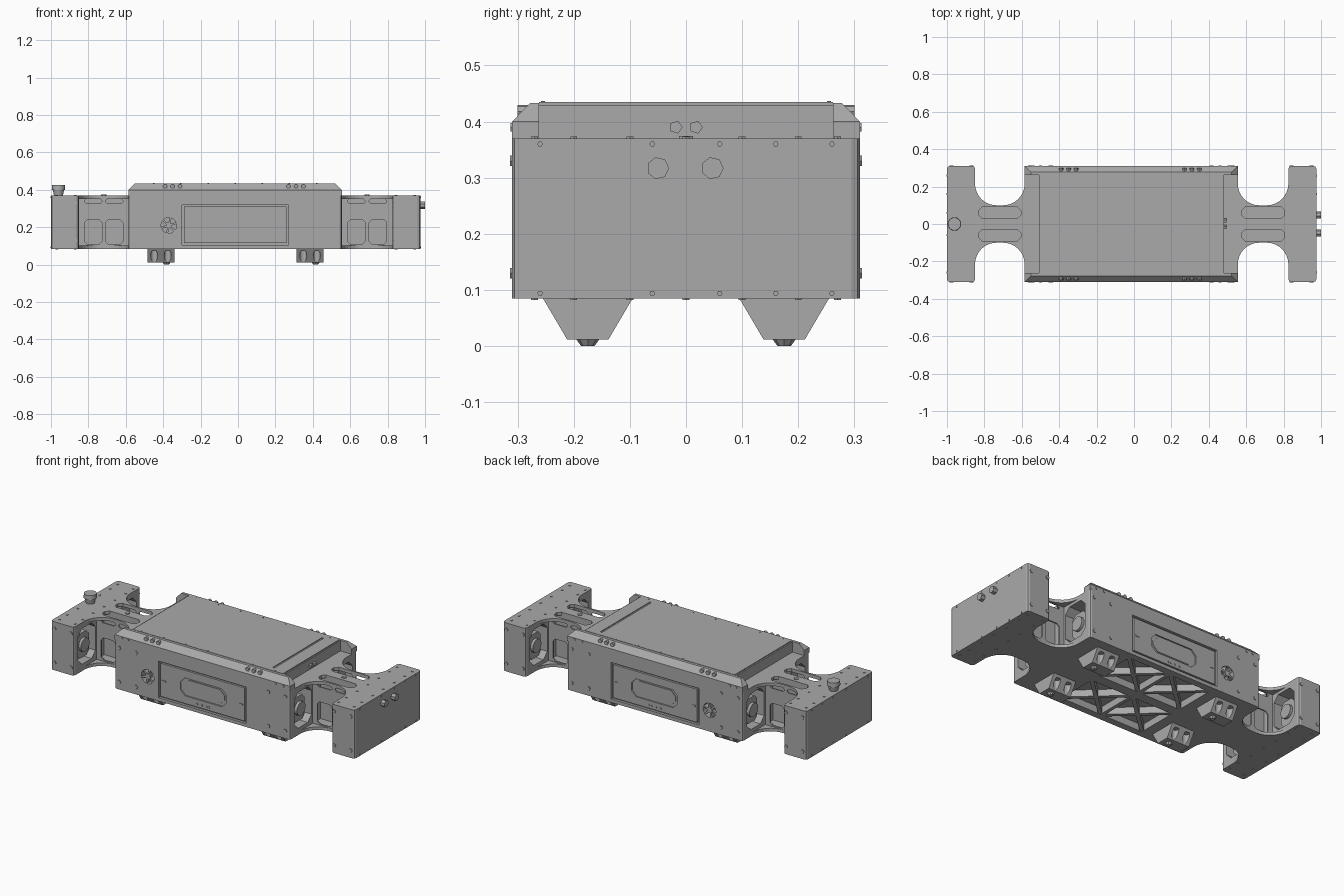
import bpy, bmesh, math
from mathutils import Vector

if "Cube" in bpy.data.objects:
    bpy.data.objects.remove(bpy.data.objects["Cube"], do_unlink=True)

grey = bpy.data.materials.new("metal grey")
grey.use_nodes = True
grey.diffuse_color = (0.4, 0.4, 0.4, 1)
grey.node_tree.nodes["Principled BSDF"].inputs["Base Color"].default_value = grey.diffuse_color

BOTTOM, TOP = 0.085, 0.37
SIDE = 0.31
LEFT, RIGHT = 0.555, -0.585          # body ends
BAYS = ((LEFT, 0.825, 0.975), (RIGHT, -0.85, -1.0))


def prism(name, pts, axis, lo, hi, bevel=0, taper=None):
    """Extrude a 2D outline along an axis; the other two axes keep x, y, z order."""
    def place(p, d, s=1):
        a, b = p[0] * s, p[1] * s
        return {"x": (d, a, b), "y": (a, d, b), "z": (a, b, d)}[axis]
    bm = bmesh.new()
    low = [bm.verts.new(place(p, lo)) for p in pts]
    high = [bm.verts.new(place(p, hi, taper or 1)) for p in pts]
    bm.faces.new(low)
    bm.faces.new(high)
    for i in range(len(pts)):
        j = (i + 1) % len(pts)
        bm.faces.new((low[i], low[j], high[j], high[i]))
    bmesh.ops.recalc_face_normals(bm, faces=bm.faces)
    if bevel:
        upright = [e for e in bm.edges if abs(e.verts[0].co.z - e.verts[1].co.z) > 0.1]
        bmesh.ops.bevel(bm, geom=upright, offset=bevel, segments=2, affect="EDGES", profile=0.5)
    mesh = bpy.data.meshes.new(name)
    bm.to_mesh(mesh)
    bm.free()
    mesh.materials.append(grey)
    ob = bpy.data.objects.new(name, mesh)
    bpy.context.collection.objects.link(ob)
    return ob


def rect(a0, a1, b0, b1):
    return [(a0, b0), (a1, b0), (a1, b1), (a0, b1)]


def octagon(a0, a1, b0, b1, c):
    return [(a0 + c, b0), (a1 - c, b0), (a1, b0 + c), (a1, b1 - c),
            (a1 - c, b1), (a0 + c, b1), (a0, b1 - c), (a0, b0 + c)]


def circle(a, b, r, n=6):
    return [(a + r * math.cos(math.tau * i / n), b + r * math.sin(math.tau * i / n)) for i in range(n)]


def box(name, x0, x1, y0, y1, z0, z1, bevel=0):
    return prism(name, rect(min(x0, x1), max(x0, x1), min(y0, y1), max(y0, y1)), "z", z0, z1, bevel)


def cut(target, *cutters):
    for c in cutters:
        c.hide_render = True
        m = target.modifiers.new("cut", "BOOLEAN")
        m.operation, m.object, m.solver = "DIFFERENCE", c, "EXACT"
        bpy.context.view_layer.objects.active = target
        bpy.ops.object.modifier_apply(modifier=m.name)
        bpy.data.objects.remove(c, do_unlink=True)


# Central body with side panels, vents and underside truss pockets
body = box("body", RIGHT, LEFT, -SIDE, SIDE, BOTTOM, TOP, 0.012)
for s in (-1, 1):
    out = s * 0.4
    cut(body, prism("c", rect(-0.30, 0.27, 0.105, 0.32), "y", s * 0.295, out),
        prism("c", circle(-0.37, 0.21, 0.042, 16), "y", s * 0.27, out))
    panel = prism("side_panel", rect(-0.288, 0.258, 0.115, 0.31), "y", s * 0.29, s * 0.307)
    cut(panel, prism("c", octagon(-0.16, 0.14, 0.16, 0.265, 0.03), "y", s * 0.299, out))
    prism("handle_grip", octagon(-0.145, 0.125, 0.17, 0.255, 0.03), "y", s * 0.29, s * 0.303)
    for x in (-0.265, 0.235):
        prism("panel_catch", rect(x - 0.012, x + 0.012, 0.205, 0.213), "y", s * 0.3, s * 0.31)
    for x in (-0.05, -0.02, 0.01, 0.025):
        prism("panel_stud", circle(x, 0.133, 0.006), "y", s * 0.3, s * 0.31)
    prism("vent_hub", circle(-0.37, 0.21, 0.016, 12), "y", s * 0.265, s * 0.309)
    for i in range(3):
        a = math.tau * i / 6 + 0.3
        d, n = Vector((math.cos(a), math.sin(a))), Vector((-math.sin(a), math.cos(a)))
        c = Vector((-0.37, 0.21))
        prism("vent_fin", [c + d * u * 0.042 + n * v * 0.005 for u, v in ((-1, -1), (1, -1), (1, 1), (-1, 1))],
              "y", s * 0.265, s * 0.306)
    for x0, x1 in ((-0.28, -0.02), (0.0, 0.26)):
        y0, y1 = s * 0.03, s * 0.27
        cut(body, box("c", x0, x1, y0, y1, 0, 0.125))
        for p, q in (((x0, y0), (x1, y1)), ((x0, y1), (x1, y0))):
            p, q = Vector(p), Vector(q)
            d = (q - p).normalized() * 0.011
            n = Vector((-d.y, d.x))
            prism("truss_brace", [p + n, q + n, q - n, p - n], "z", BOTTOM + 0.001, 0.13)

# End blocks, openings, motors and necks
for inner, near, far in BAYS:
    s = 1 if far > 0 else -1
    block = box("end_block", near, far, -SIDE, SIDE, BOTTOM, TOP, 0.015)
    for y in (-0.19, 0.19):
        opening = octagon(y - 0.08, y + 0.08, 0.125, 0.335, 0.035)
        cut(block, prism("c", opening, "x", near - s * 0.1, near + s * 0.09))
        cut(body, prism("c", opening, "x", inner - s * 0.1, inner + s * 0.1))
        for face, depth in ((near, s * 0.1), (inner, -s * 0.11)):
            prism("motor_housing", octagon(y - 0.055, y + 0.055, 0.145, 0.29, 0.025), "x",
                  face + depth * 0.25, face + depth)
            prism("motor_cap", circle(y, 0.22, 0.04, 16), "x", face + depth * 0.1, face + depth * 0.3)
    # Waisted plates above and below
    half = []
    r = 0.115
    for cx, a0 in ((inner + s * r, math.pi), (near - s * r, 1.5 * math.pi)):
        for i in range(9):
            a = a0 + i * math.pi / 16
            half.append((cx + s * r * math.cos(a), 0.1 + r + r * math.sin(a)))
    half = [(inner, SIDE - 0.1)] + half[1:-1] + [(near, SIDE - 0.1)]
    outline = half + [(x, -y) for x, y in reversed(half)]
    lo, hi = sorted((inner, near))
    upper = prism("neck_top_plate", outline, "z", TOP - 0.018, TOP)
    prism("neck_bottom_plate", outline, "z", BOTTOM, BOTTOM + 0.018)
    box("neck_core", lo, hi, -0.028, 0.028, BOTTOM + 0.01, TOP - 0.01)
    mid = (lo + hi) / 2
    for t in (-1, 1):
        cut(upper, prism("c", octagon(lo + 0.02, hi - 0.02, t * 0.06 - 0.03, t * 0.06 + 0.03, 0.018),
                         "z", 0.3, 0.5))
        web = box("neck_web", lo, hi, t * 0.091, t * 0.099, BOTTOM + 0.01, TOP - 0.01)
        for a, b in ((lo + 0.03, mid - 0.01), (mid + 0.01, hi - 0.03)):
            cut(web, prism("c", octagon(a, b, 0.328, 0.35, 0.008), "y", t * 0.07, t * 0.12),
                prism("c", octagon(a, b, 0.11, 0.24, 0.015), "y", t * 0.07, t * 0.12))
    # Screws on the block and body faces
    for z in (0.13, 0.33):
        for x in (near + s * 0.018, far - s * 0.025, inner - s * 0.03, inner - s * 0.14):
            for t in (-1, 1):
                prism("side_screw", circle(x, z, 0.011), "y", t * 0.3, t * 0.314)
    for z in (0.094, 0.36):
        for y in (-0.26, -0.06, 0.06, 0.16, 0.26):
            prism("end_screw", circle(y, z, 0.005), "x", far - s * 0.01, far + s * 0.003)
    for y in (-0.27, -0.2, -0.1, 0.0, 0.1, 0.2, 0.27):
        for x in (near + s * 0.02, far - s * 0.03):
            prism("plate_screw", circle(x, y, 0.007), "z", TOP - 0.005, TOP + 0.003)
            prism("plate_screw", circle(x, y, 0.007), "z", BOTTOM - 0.003, BOTTOM + 0.005)
    prism("neck_screw", circle(mid, 0, 0.014), "z", TOP - 0.005, TOP + 0.004)

# Raised cover with chamfered side rails and a thin lid
box("cover", -0.508, 0.482, -0.272, 0.272, TOP - 0.01, 0.43)
lid = box("lid", -0.5, 0.475, -0.262, 0.262, 0.425, 0.435)
cut(lid, box("c", 0.385, 0.397, -0.23, 0.23, 0.43, 0.5))
for t in (-1, 1):
    rail = prism("side_rail", [(t * 0.262, TOP), (t * SIDE, TOP), (t * SIDE, 0.4),
                               (t * 0.278, 0.433), (t * 0.262, 0.433)], "x", RIGHT, LEFT)
    for end, s in ((RIGHT, -1), (LEFT, 1)):
        cut(rail, prism("c", [(end - s * 0.04, 0.44), (end + s * 0.01, 0.44), (end + s * 0.01, 0.39),
                              (end, 0.4)], "y", t * 0.2, t * 0.4))
    for x in (-0.39, -0.35, -0.31, 0.27, 0.31, 0.35):
        prism("rail_bolt", circle(x, 0.418, 0.012, 8), "y", t * 0.28, t * 0.3)
    for x in (-0.54, -0.5, 0.46, 0.51):
        prism("rail_screw", circle(x, 0.39, 0.009), "y", t * 0.3, t * 0.313)
    for i in range(7):
        prism("lid_screw", circle(-0.45 + i * 0.145, t * 0.255, 0.004), "z", 0.43, 0.437)
for y in (-0.018, 0.018):
    prism("cover_stud", circle(y, 0.39, 0.012, 5), "x", 0.475, 0.495)

# Feet: tapered brackets with bolt ports and a tip screw
for fx in (-0.412, 0.385):
    for fy in (-0.175, 0.175):
        foot = prism("foot", [(fy - 0.08, BOTTOM), (fy - 0.037, 0.012), (fy + 0.037, 0.012),
                              (fy + 0.08, BOTTOM)], "x", fx - 0.073, fx + 0.073)
        for dx in (-0.036, 0.036):
            for dy in (-0.058, 0.058):
                cut(foot, prism("c", circle(fx + dx, fy + dy, 0.019, 12), "z", -0.1, 0.072))
        tip = prism("foot_tip", circle(0, 0, 0.012, 8), "z", 0, 0.015, taper=1.9)
        tip.location = (fx + 0.03, fy, 0)

# Push knob on the right end, buttons on the left end
knob = prism("push_knob", circle(0, 0, 0.024, 24), "z", TOP, 0.405, taper=1.3)
cap = prism("knob_cap", circle(0, 0, 0.036, 24), "z", 0.4, 0.425, taper=0.95)
for ob in (knob, cap):
    ob.location.x = -0.96
    bpy.ops.object.select_all(action="DESELECT")
    ob.select_set(True)
    bpy.context.view_layer.objects.active = ob
    bpy.ops.object.shade_smooth_by_angle()
for y in (-0.05, 0.047):
    prism("end_button", circle(y, 0.317, 0.02, 7), "x", 0.97, 1.0)
